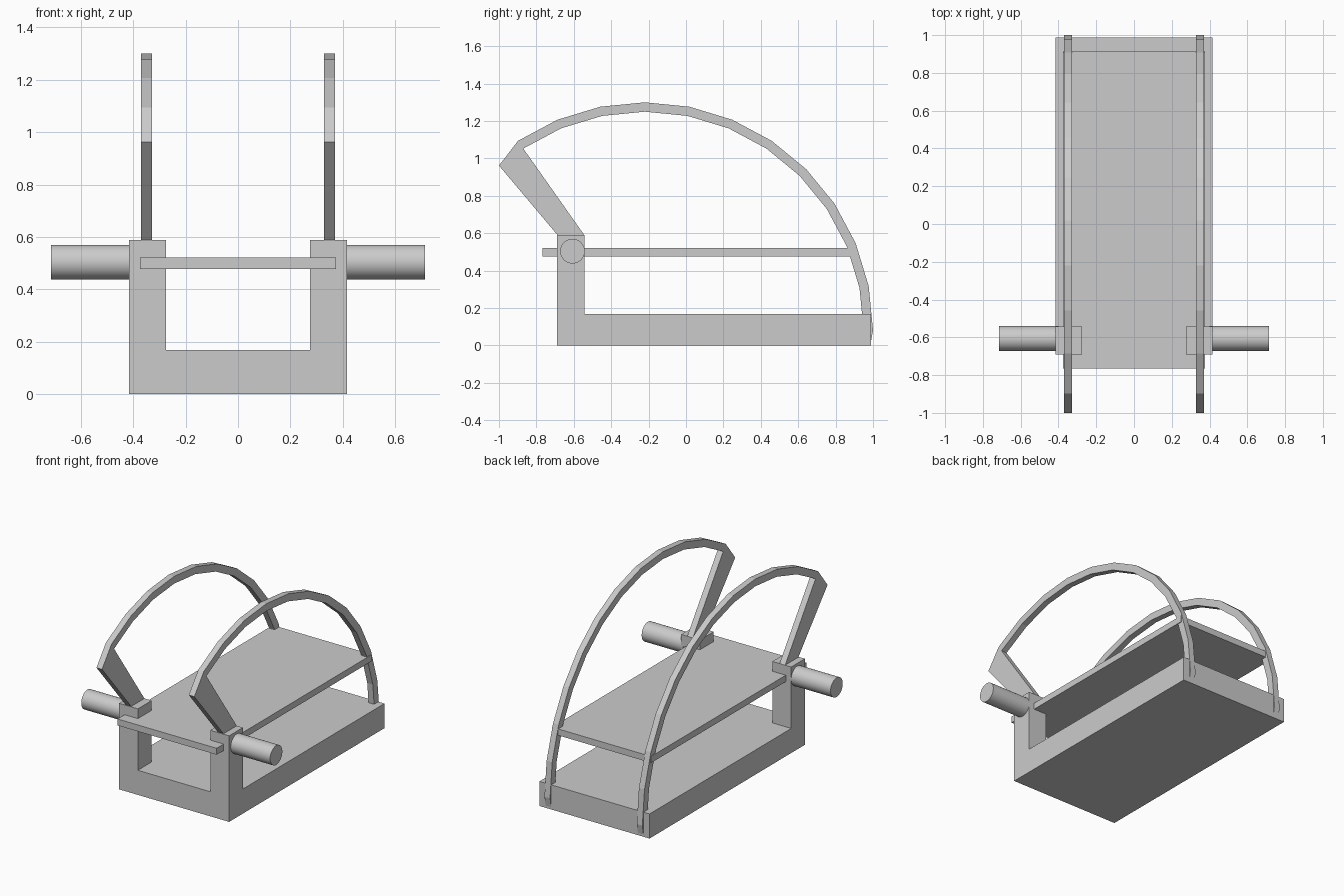
import bpy
import bmesh
from math import sin, cos, radians, pi
from mathutils import Matrix, Vector

cube = bpy.data.objects.get("Cube")
if cube:
    bpy.data.objects.remove(cube, do_unlink=True)

GREY = (0.6, 0.6, 0.6, 1.0)
grey = bpy.data.materials.new("plain grey")
grey.use_nodes = True
grey.diffuse_color = GREY
grey.node_tree.nodes["Principled BSDF"].inputs["Base Color"].default_value = GREY


def finish(name, bm):
    bmesh.ops.recalc_face_normals(bm, faces=bm.faces[:])
    mesh = bpy.data.meshes.new(name)
    bm.to_mesh(mesh)
    bm.free()
    mesh.materials.append(grey)
    obj = bpy.data.objects.new(name, mesh)
    bpy.context.collection.objects.link(obj)
    return obj


def box(low, high):
    bm = bmesh.new()
    low, high = Vector(low), Vector(high)
    size = high - low
    place = Matrix.Translation((low + high) / 2) @ Matrix.Diagonal((*size, 1))
    bmesh.ops.create_cube(bm, size=1, matrix=place)
    return bm


# Base with two front posts raised from its top corners
half, inner, front, back = 0.416, 0.274, -0.69, 0.988
post_back, base_top, post_top = -0.542, 0.168, 0.588
bm = box((-half, front, 0), (half, back, base_top))
for point, normal in (((inner, 0, 0), (1, 0, 0)), ((-inner, 0, 0), (1, 0, 0)),
                      ((0, post_back, 0), (0, 1, 0))):
    bmesh.ops.bisect_plane(bm, geom=bm.verts[:] + bm.edges[:] + bm.faces[:],
                           plane_co=point, plane_no=normal)
bm.normal_update()
corners = []
for f in bm.faces:
    c = f.calc_center_median()
    if f.normal.z > 0.9 and abs(c.x) > inner and c.y < post_back:
        corners.append(f)
for f in bmesh.ops.extrude_discrete_faces(bm, faces=corners)["faces"]:
    for v in f.verts:
        v.co.z = post_top
bmesh.ops.remove_doubles(bm, verts=bm.verts[:], dist=0.0001)
bmesh.ops.dissolve_limit(bm, angle_limit=0.01, verts=bm.verts[:], edges=bm.edges[:])
finish("base_frame", bm)

# Thin deck passing between and through the posts
finish("deck", box((-0.375, -0.766, 0.477), (0.375, 0.912, 0.521)))


# Faceted arch with a straight arm down to the post, in the side plane
def arc(radius):
    steps = [radians(11.25 * i) for i in range(-3, 9)]
    return [(-0.22 + radius * sin(a), 0.08 + radius * cos(a)) for a in steps]


outline = ([(-0.685, post_top), (-1.0, 0.962)] + arc(1.22) + [(0.985, 0), (0.935, 0)]
           + arc(1.17)[::-1] + [(post_back, post_top)])

for side, sign in (("left", 1), ("right", -1)):
    bm = bmesh.new()
    face = bm.faces.new([bm.verts.new((sign * 0.328, y, z)) for y, z in outline])
    new = bmesh.ops.extrude_face_region(bm, geom=[face])["geom"]
    bmesh.ops.translate(bm, vec=(sign * 0.042, 0, 0),
                        verts=[v for v in new if isinstance(v, bmesh.types.BMVert)])
    finish(side + "_arch", bm)

    # Round peg on the outside of the post
    start, end = 0.40, 0.714
    bm = bmesh.new()
    place = (Matrix.Translation((sign * (start + end) / 2, -0.607, 0.504))
             @ Matrix.Rotation(pi / 2, 4, "Y"))
    bmesh.ops.create_cone(bm, cap_ends=True, segments=32, radius1=0.066,
                          radius2=0.066, depth=end - start, matrix=place)
    peg = finish(side + "_peg", bm)
    bpy.ops.object.select_all(action="DESELECT")
    peg.select_set(True)
    bpy.context.view_layer.objects.active = peg
    bpy.ops.object.shade_smooth_by_angle(angle=radians(40))
